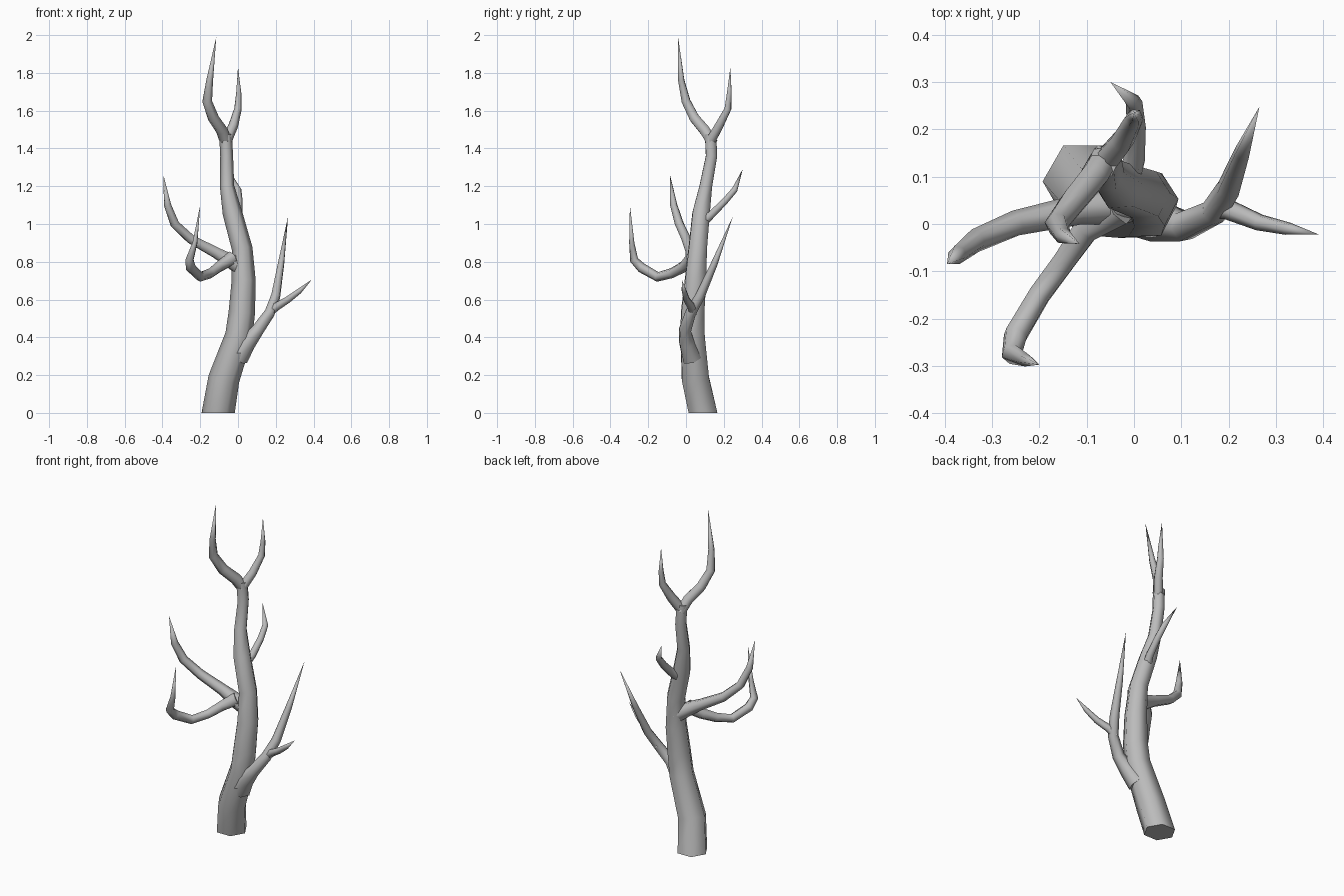
import bpy, bmesh, math
from mathutils import Vector

if "Cube" in bpy.data.objects:
    bpy.data.objects.remove(bpy.data.objects["Cube"])

bark = bpy.data.materials.new("grey_bark")
bark.use_nodes = True
GREY = (0.5, 0.5, 0.5, 1)
bark.diffuse_color = GREY
bark.node_tree.nodes["Principled BSDF"].inputs["Base Color"].default_value = GREY
SIDES = 6


def limb(name, path, start_dir=None, tip=True):
    """Tapered six-sided limb through (x, y, z, radius) stations."""
    pts = [Vector(p[:3]) for p in path]
    bm = bmesh.new()
    rings = []
    across = Vector((1, 0, 0))
    last = len(pts) - 1
    for i, p in enumerate(pts):
        if i == last and tip:
            break
        before = (p - pts[i - 1]).normalized() if i else Vector()
        after = (pts[i + 1] - p).normalized() if i < last else Vector()
        along = (before + after).normalized()
        if i == 0 and start_dir:
            along = Vector(start_dir)
        across = (across - along * across.dot(along)).normalized()
        side = along.cross(across)
        rings.append([bm.verts.new(p + path[i][3] * (
            across * math.cos(math.tau * k / SIDES) + side * math.sin(math.tau * k / SIDES)))
            for k in range(SIDES)])
    for a, b in zip(rings, rings[1:]):
        for k in range(SIDES):
            n = (k + 1) % SIDES
            bm.faces.new((a[k], a[n], b[n], b[k]))
    bm.faces.new(rings[0][::-1])
    if tip:
        end = bm.verts.new(pts[-1])
        for k in range(SIDES):
            bm.faces.new((rings[-1][k], rings[-1][(k + 1) % SIDES], end))
    else:
        bm.faces.new(rings[-1])
    mesh = bpy.data.meshes.new(name)
    bm.to_mesh(mesh)
    bm.free()
    mesh.materials.append(bark)
    obj = bpy.data.objects.new(name, mesh)
    bpy.context.collection.objects.link(obj)
    bpy.ops.object.select_all(action='DESELECT')
    obj.select_set(True)
    bpy.context.view_layer.objects.active = obj
    bpy.ops.object.shade_smooth_by_angle(angle=math.radians(65))
    return obj


# Crooked trunk with a flat foot
limb("trunk", [
    (-.105, .09, 0, .088), (-.075, .05, .18, .083), (.005, .035, .41, .073),
    (.02, .035, .53, .07), (.03, .05, .7, .064), (.022, .062, .87, .055),
    (-.03, .08, 1.06, .052), (-.058, .105, 1.2, .038),
    (-.06, .135, 1.36, .034), (-.066, .13, 1.475, .034)], (0, 0, 1), False)

# Forked crown
limb("crown_front_branch", [
    (-.062, .14, 1.43, .032), (-.085, .1, 1.495, .032), (-.13, .045, 1.56, .03),
    (-.163, 0, 1.65, .026), (-.15, -.025, 1.76, .018), (-.115, -.042, 1.99, 0)])
limb("crown_back_branch", [
    (-.066, .125, 1.43, .03), (-.025, .175, 1.52, .026), (0, .222, 1.61, .02),
    (.004, .229, 1.69, .014), (0, .235, 1.83, 0)])

# Small shoot behind the trunk
limb("back_shoot", [
    (-.02, .08, 1.0, .03), (0, .135, 1.05, .023), (.005, .205, 1.12, .02),
    (0, .257, 1.18, .018), (-.05, .3, 1.29, 0)])

# Two boughs on the right of the tree
limb("right_upper_bough", [
    (.02, .06, .77, .05), (-.04, .04, .805, .042), (-.12, .03, .85, .032),
    (-.25, .002, .92, .027), (-.335, -.035, 1.0, .025), (-.373, -.065, 1.1, .02),
    (-.395, -.085, 1.26, 0)])
limb("right_front_bough", [
    (-.03, .035, .82, .04), (-.1, -.01, .775, .031), (-.145, -.075, .74, .027),
    (-.2, -.15, .72, .026), (-.25, -.235, .768, .027), (-.257, -.275, .81, .023),
    (-.228, -.287, .9, .014), (-.2, -.297, 1.1, 0)])

# Forked bough on the left of the tree
limb("left_bough", [
    (0, .03, .29, .055), (.05, .005, .37, .045), (.105, -.005, .44, .034),
    (.168, .025, .53, .029), (.2, .075, .62, .026), (.228, .15, .79, .018),
    (.265, .248, 1.04, 0)])
limb("left_twig", [
    (.16, .035, .525, .022), (.2, .03, .56, .022), (.265, .003, .6, .018),
    (.325, -.01, .645, .014), (.39, -.022, .705, 0)])
